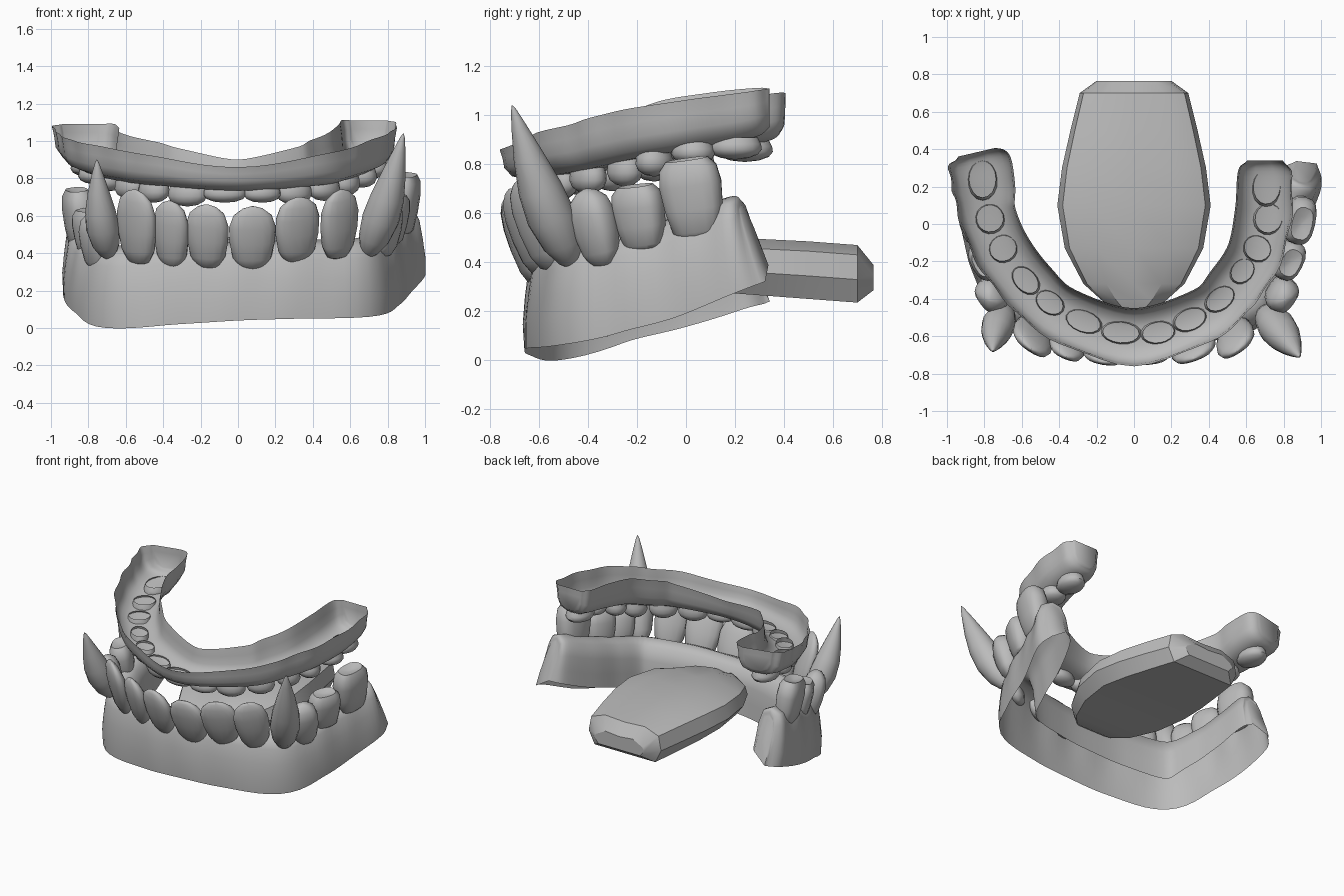
import bpy, bmesh, math
from mathutils import Vector

cube = bpy.data.objects.get("Cube")
if cube:
    bpy.data.objects.remove(cube, do_unlink=True)

mat = bpy.data.materials.new("plain_grey")
mat.use_nodes = True
GREY = (0.5, 0.5, 0.5, 1)
mat.diffuse_color = GREY
mat.node_tree.nodes["Principled BSDF"].inputs["Base Color"].default_value = GREY


def loft(name, rings, closed=True, caps=(True, True), flip=False, angle=45):
    """Skin a list of rings into one smooth-shaded object."""
    bm = bmesh.new()
    rows = [[bm.verts.new(p) for p in ring] for ring in rings]
    n = len(rows[0])
    for a, b in zip(rows, rows[1:]):
        for i in range(n if closed else n - 1):
            j = (i + 1) % n
            bm.faces.new((a[i], a[j], b[j], b[i]))
    if caps[0]:
        bm.faces.new(rows[0][::-1])
    if caps[1]:
        bm.faces.new(rows[-1])
    if closed:
        bmesh.ops.recalc_face_normals(bm, faces=bm.faces)
    elif flip:
        bmesh.ops.reverse_faces(bm, faces=bm.faces)
    mesh = bpy.data.meshes.new(name)
    bm.to_mesh(mesh)
    bm.free()
    mesh.materials.append(mat)
    ob = bpy.data.objects.new(name, mesh)
    bpy.context.collection.objects.link(ob)
    bpy.ops.object.select_all(action='DESELECT')
    ob.select_set(True)
    bpy.context.view_layer.objects.active = ob
    bpy.ops.object.shade_smooth_by_angle(angle=math.radians(angle))


def spline(points, steps=6):
    """Smooth curve through points of any dimension."""
    pts = [Vector(p) for p in points]
    pts = [2 * pts[0] - pts[1]] + pts + [2 * pts[-1] - pts[-2]]
    out = []
    for a, b, c, d in zip(pts, pts[1:], pts[2:], pts[3:]):
        for k in range(steps):
            t = k / steps
            out.append(0.5 * (2 * b + (c - a) * t + (2 * a - 5 * b + 4 * c - d) * t ** 2
                              + (3 * b - a - 3 * c + d) * t ** 3))
    return out + [pts[-2]]


def arch(name, stations, section, lean, inner_rise=0.0, ripple=0.0, flip=False):
    """Sweep a gum section along an arch; each station is x, y, low z, high z, width."""
    path = spline(stations)
    rings = []
    last = len(path) - 1
    for i, p in enumerate(path):
        d = path[min(i + 1, last)] - path[max(i - 1, 0)]
        tan = Vector((d[0], d[1], 0)).normalized()
        out = Vector((tan.y, -tan.x, 0))
        s = 2 * i / last - 1
        wave = ripple * math.cos(i * math.pi / 3)
        ring = []
        for off, h in section:
            q = Vector((p[0], p[1], p[2] + (p[3] - p[2]) * h))
            q += out * (off * p[4] + wave * h * (off > 0)) + tan * lean * s ** 3 * (1 - h)
            if off < 0:
                q.z += inner_rise * h * (1 - s * s)
            ring.append(q)
        rings.append(ring)
    loft(name, rings, closed=False, flip=flip, angle=60)


# Lower gum: shell open underneath, rounded off at the back ends
lower_path = [(-.82, .22, .24, .54, .45), (-.82, .18, .21, .59, .9), (-.8, 0, .14, .54, 1),
              (-.75, -.2, .08, .48, 1), (-.63, -.42, .0, .44, 1), (-.3, -.52, .02, .46, 1),
              (0, -.54, .04, .46, 1), (.3, -.52, .05, .47, 1), (.63, -.43, .06, .48, 1),
              (.74, -.22, .12, .53, 1), (.8, 0, .19, .6, 1), (.87, .19, .28, .67, .95),
              (.885, .23, .32, .63, .45)]
lower_section = [(.12, 0), (.125, .25), (.115, .5), (.1, .75), (.07, .92), (0, 1),
                 (-.07, .92), (-.1, .7), (-.11, .45), (-.12, .22)]
arch("lower_gum", lower_path, lower_section, lean=.12, ripple=.008, flip=True)

# Upper gum: trough open on top, walled round at both ends
upper_path = [(-.835, .385, .94, 1.09, .65), (-.825, .34, .90, 1.08, 1.08), (-.8, .2, .87, 1.05, 1.1),
              (-.78, .05, .84, 1.02, 1), (-.7, -.14, .81, .99, 1), (-.56, -.325, .78, .96, .98),
              (-.38, -.48, .76, .92, .96), (0, -.6, .735, .86, 1), (.385, -.475, .76, .93, .93),
              (.53, -.33, .79, .98, .95), (.64, -.16, .83, 1.03, .97), (.69, .07, .87, 1.07, 1),
              (.695, .28, .91, 1.1, .93), (.695, .34, .95, 1.11, .6)]
upper_section = [(.155, 1), (.145, .7), (.14, .4), (.11, .13), (.05, 0), (-.05, 0),
                 (-.11, .13), (-.135, .4), (-.14, .7), (-.15, 1)]
arch("upper_gum", upper_path, upper_section, lean=0, inner_rise=.04, ripple=.006)

# Tooth outlines: height fraction, radius fraction
INCISOR = [(0, .15), (.05, .55), (.2, .83), (.45, .98), (.68, 1), (.86, .82), (.96, .45), (1, .08)]
MOLAR = [(0, .6), (.06, .78), (.35, .93), (.65, 1), (.86, .92), (.97, .68), (.93, .3), (.92, .05)]
TUSK = [(0, .15), (.05, .5), (.15, .82), (.32, 1), (.5, .9), (.7, .62), (.87, .32), (.97, .12), (1, .02)]
UPPER = [(0, .85), (.3, .97), (.55, 1), (.78, .85), (.94, .5), (1, .06)]


def tooth(name, base, tip, width, depth, outline, bow=0.0, power=1.0, root=True, thin=0.0):
    """Tooth from base to tip, its width set along the arch."""
    base, tip = Vector(base), Vector(tip)
    out = Vector((base.x, base.y - .25, 0)).normalized()
    axis = (tip - base).normalized()
    side = axis.cross(out).normalized()
    front = side.cross(axis)
    rings = []
    for t, r in outline:
        c = base.lerp(tip, t) + front * bow * math.sin(math.pi * t)
        ring = []
        for k in range(16):
            a = math.tau * k / 16
            ca, sa = math.cos(a), math.sin(a)
            ring.append(c + side * math.copysign(abs(ca) ** power, ca) * r * width / 2
                        + front * math.copysign(abs(sa) ** power, sa) * r * (1 - thin * t) * depth / 2)
        rings.append(ring)
    loft(name, rings, caps=(root, True))


# Lower front teeth: x, y, base z, tip z, width
lower_front = [(-.53, -.53, .34, .74, .24), (-.35, -.57, .32, .68, .2), (-.16, -.6, .32, .66, .23),
               (.075, -.6, .31, .65, .25), (.31, -.58, .35, .70, .25), (.53, -.54, .37, .74, .23)]
for i, (x, y, z0, z1, w) in enumerate(lower_front):
    tooth(f"lower_front_tooth_{i + 1}", (x, y, z0), (x * 1.04, y - .14, z1), w, .14, INCISOR,
          power=.9, thin=.45)

# Tusks
tooth("large_tusk", (.69, -.46, .38), (.885, -.71, 1.04), .2, .2, TUSK, .02)
tooth("small_tusk", (-.69, -.45, .37), (-.755, -.68, .9), .18, .18, TUSK, .02)

# Lower side teeth, the second side set lower
lower_side = [("front_premolar", (.77, -.33, .38), (.805, -.41, .70), .19, .15, INCISOR),
              ("rear_premolar", (.81, -.17, .46), (.84, -.21, .72), .22, .15, MOLAR),
              ("molar", (.87, .05, .51), (.9, .0, .83), .26, .16, MOLAR)]
for side, sx, dz in (("right", 1, 0), ("left", -.96, -.08)):
    for label, b, t, w, d, outline in lower_side:
        tooth(f"lower_{side}_{label}", (b[0] * sx, b[1], b[2] + dz),
              (t[0] * sx, t[1], t[2] + dz), w, d, outline, power=.75)

# Upper teeth, hollow at the root: x, y, root z, tip z, width
upper_teeth = [(-.81, .24, .9, .81, .23), (-.77, .03, .86, .77, .17), (-.7, -.13, .83, .73, .16),
               (-.58, -.3, .81, .69, .19), (-.45, -.42, .79, .67, .18), (-.27, -.52, .77, .65, .22),
               (-.07, -.58, .76, .67, .23), (.13, -.58, .76, .67, .2), (.3, -.51, .78, .66, .2),
               (.46, -.4, .8, .68, .19), (.58, -.25, .83, .71, .16), (.66, -.13, .86, .75, .15),
               (.72, .03, .89, .8, .18), (.71, .2, .91, .82, .22)]
for i, (x, y, root, tip, w) in enumerate(upper_teeth):
    tooth(f"upper_tooth_{i + 1}", (x, y, root), (x, y, tip), w,
          .17 if y > -.2 else .13, UPPER, root=False)

# Tongue: y, half width, top z, bottom z
tongue_path = [(-.45, .11, .39, .31), (-.41, .17, .41, .29), (-.32, .27, .44, .28),
               (-.13, .37, .48, .28), (.1, .41, .495, .28), (.3, .385, .495, .265),
               (.5, .34, .485, .25), (.7, .29, .47, .235), (.765, .2, .39, .285)]
rings = []
for y, w, top, low in tongue_path:
    mid = low + (top - low) * .4
    half = [(w * .84, low), (w, mid), (w * .93, top - .04), (w * .55, top)]
    rings.append([(x, y, z) for x, z in half] + [(0, y, top - .01)]
                 + [(-x, y, z) for x, z in reversed(half)])
loft("tongue", rings, angle=30)
